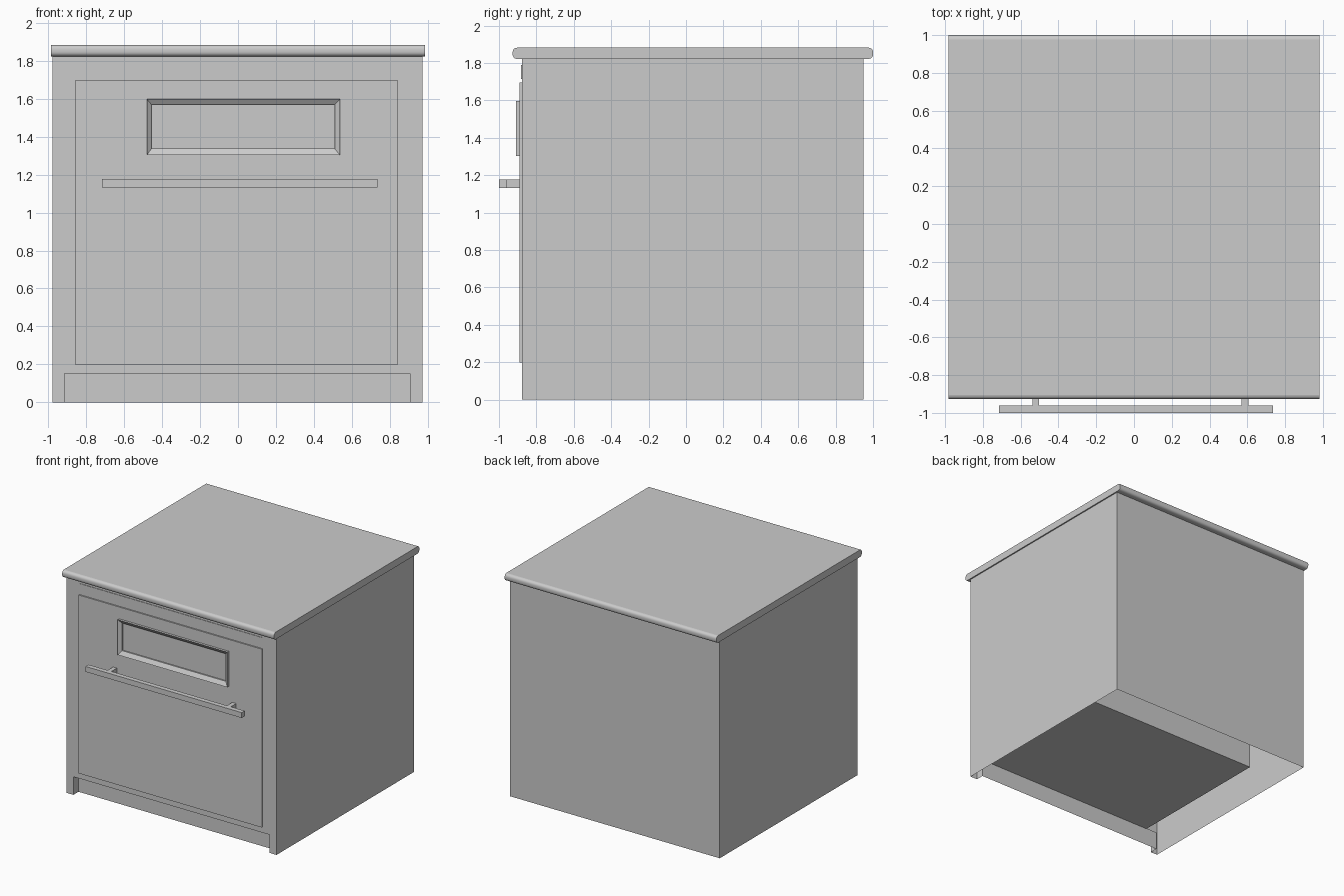
import bpy, bmesh, math

if "Cube" in bpy.data.objects:
    bpy.data.objects.remove(bpy.data.objects["Cube"])


def finish(name, bm, smooth=None, flat_area=None):
    bmesh.ops.remove_doubles(bm, verts=bm.verts, dist=1e-5)
    bmesh.ops.recalc_face_normals(bm, faces=bm.faces)
    me = bpy.data.meshes.new(name)
    bm.to_mesh(me)
    bm.free()
    ob = bpy.data.objects.new(name, me)
    bpy.context.collection.objects.link(ob)
    if smooth:
        bpy.ops.object.select_all(action="DESELECT")
        ob.select_set(True)
        bpy.context.view_layer.objects.active = ob
        bpy.ops.object.shade_smooth_by_angle(angle=math.radians(smooth))
    if flat_area:  # keep the large faces flat
        for p in ob.data.polygons:
            if p.area > flat_area:
                p.use_smooth = False
    return ob


def box(name, x, y, z):
    bm = bmesh.new()
    bmesh.ops.create_cube(bm, size=1)
    for v in bm.verts:
        v.co = [(r[0] + r[1]) / 2 + c * (r[1] - r[0]) for r, c in zip((x, y, z), v.co)]
    return finish(name, bm)


def face(bm, pts):
    bm.faces.new([bm.verts.new(p) for p in pts])


def ring(name, outer, inner, y0, y1, y_inner, **kw):
    """Rectangular plate with a rectangular opening; rects are x0, x1, z0, z1."""
    bm = bmesh.new()

    def loop(r, y):
        return [(r[0], y, r[2]), (r[1], y, r[2]), (r[1], y, r[3]), (r[0], y, r[3])]
    loops = [loop(outer, y0), loop(outer, y1), loop(inner, y_inner), loop(inner, y0)]
    for a, b in zip(loops, loops[1:] + loops[:1]):
        for i in range(4):
            j = (i + 1) % 4
            face(bm, [a[i], a[j], b[j], b[i]])
    return finish(name, bm, **kw)


# Cabinet shell, open underneath, with a toe recess in the front
L, R, F, B, T = -0.977, 0.972, -0.878, 0.948, 1.826
nl, nr, nz, ny = -0.913, 0.905, 0.152, -0.81
bm = bmesh.new()
face(bm, [(L, F, 0), (nl, F, 0), (nl, F, nz), (nr, F, nz), (nr, F, 0), (R, F, 0), (R, F, T), (L, F, T)])
face(bm, [(R, F, 0), (R, B, 0), (R, B, T), (R, F, T)])
face(bm, [(R, B, 0), (L, B, 0), (L, B, T), (R, B, T)])
face(bm, [(L, B, 0), (L, F, 0), (L, F, T), (L, B, T)])
face(bm, [(L, F, T), (R, F, T), (R, B, T), (L, B, T)])
# toe recess sides, ceiling and kick board
for x in (nl, nr):
    face(bm, [(x, F, 0), (x, ny, 0), (x, ny, nz), (x, F, nz)])
face(bm, [(nl, F, nz), (nr, F, nz), (nr, ny, nz), (nl, ny, nz)])
face(bm, [(nl, ny, 0), (nr, ny, 0), (nr, ny, nz), (nl, ny, nz)])
finish("cabinet_shell", bm)

# Inner tub seen from below
box("inner_tub", (-0.81, 0.81), (-0.815, 0.48), (0.148, 1.65))

# Worktop: rounded side profile lofted across the width
r, y0, y1, z0, z1 = 0.023, -0.927, 1.0, 1.822, 1.882
prof = []
for cy, cz, a0 in ((y1 - r, z1 - r, 0), (y0 + r, z1 - r, 90), (y0 + r, z0 + r, 180), (y1 - r, z0 + r, 270)):
    for k in range(5):
        a = math.radians(a0 + 22.5 * k)
        prof.append((cy + r * math.cos(a), cz + r * math.sin(a)))
bm = bmesh.new()
ends = [[(x, y, z) for y, z in prof] for x in (-0.983, 0.983)]
for e in ends:
    face(bm, e)
for i in range(len(prof)):
    j = (i + 1) % len(prof)
    face(bm, [ends[0][i], ends[0][j], ends[1][j], ends[1][i]])
finish("worktop", bm, smooth=30, flat_area=1.0)

# Door with window opening, and the thin strip above it
window = (-0.455, 0.508, 1.337, 1.567)
ring("door", (-0.858, 0.843, 0.20, 1.696), window, F, -0.889, -0.889)
box("top_strip", (-0.858, 0.843), (-0.882, F), (1.715, 1.79))

# Raised window frame, sloping inwards to the pane
ring("window_frame", (-0.48, 0.537, 1.302, 1.597), window, F, -0.909, -0.888, smooth=30)

# Bar handle on two posts
box("handle_bar", (-0.715, 0.735), (-1.0, -0.96), (1.132, 1.177))
for x in (-0.52, 0.588):
    box("handle_post", (x - 0.018, x + 0.018), (-0.965, -0.885), (1.132, 1.177))
